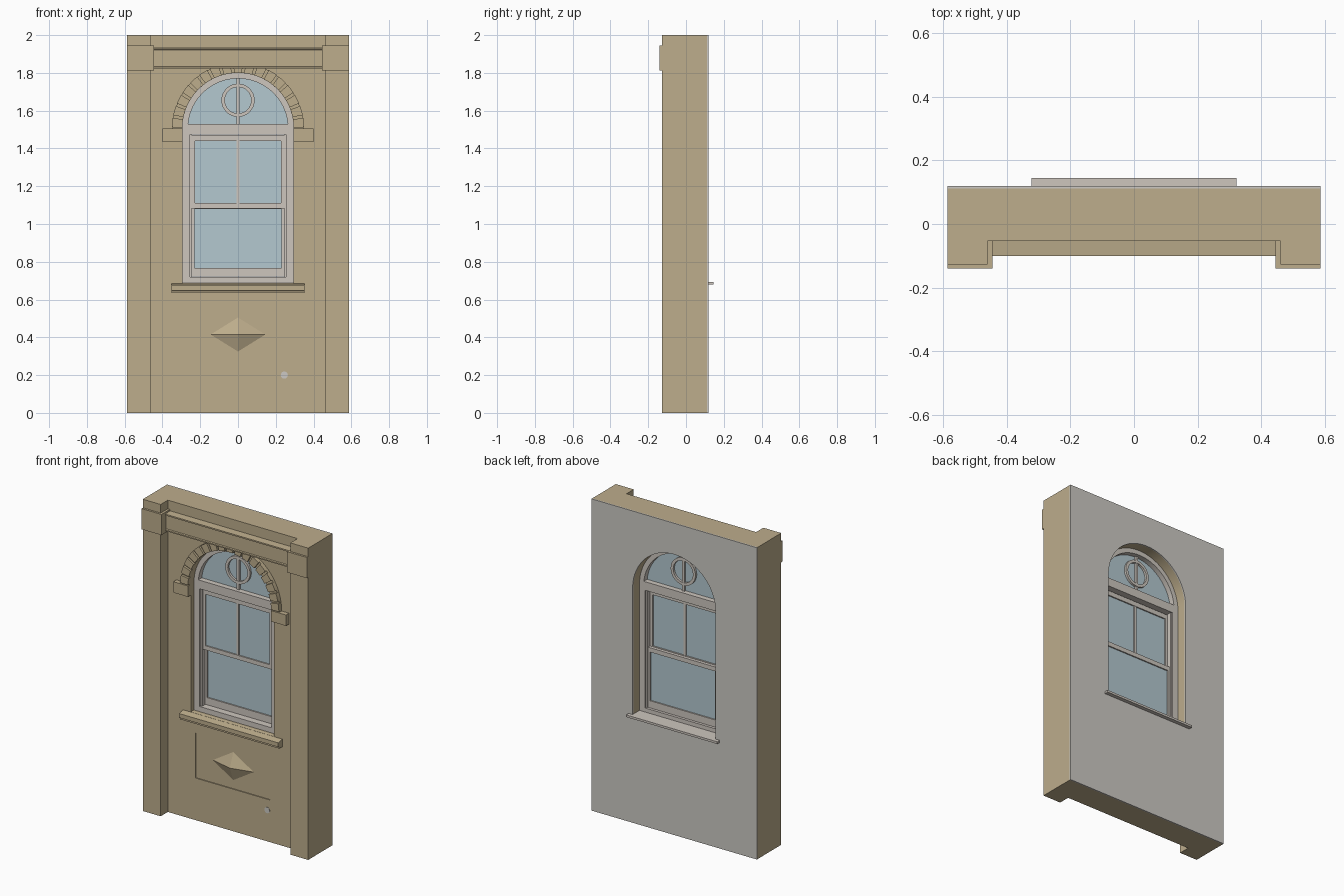
import bpy, bmesh, math

if "Cube" in bpy.data.objects:
    bpy.data.objects.remove(bpy.data.objects["Cube"])


def material(name, rgb):
    lin = [((c / 255 + 0.055) / 1.055) ** 2.4 for c in rgb]
    m = bpy.data.materials.new(name)
    m.diffuse_color = (*lin, 1)
    m.use_nodes = True
    m.node_tree.nodes["Principled BSDF"].inputs["Base Color"].default_value = m.diffuse_color
    return m


STONE = material("sandstone", (189, 173, 140))
PLASTER = material("pale plaster", (204, 201, 195))
WOOD = material("painted wood", (205, 198, 190))
GLASS = material("blue glass", (180, 200, 208))

SPRING = 1.505      # height of the arch centre
R_OPEN = 0.295      # radius and half width of the opening
WALL_F, WALL_B = -0.054, 0.112


def rect(x0, x1, z0, z1):
    return [(x0, z0), (x1, z0), (x1, z1), (x0, z1)]


def arc(r, a0=0, a1=180, n=40, cz=SPRING):
    return [(r * math.cos(math.radians(a0 + (a1 - a0) * i / n)),
             cz + r * math.sin(math.radians(a0 + (a1 - a0) * i / n))) for i in range(n + 1)]


def arched(r, bottom):
    return [(-r, bottom), (r, bottom)] + arc(r)


def circle(r, cz, n=32):
    return arc(r, 0, 360, n, cz)[:-1]


def slab(name, loops, y0, y1, mat):
    """Outline in the x-z plane, inner loops are holes, with depth y0 to y1."""
    cu = bpy.data.curves.new(name, 'CURVE')
    cu.dimensions = '2D'
    cu.fill_mode = 'BOTH'
    cu.extrude = (y1 - y0) / 2
    for pts in loops:
        sp = cu.splines.new('POLY')
        sp.points.add(len(pts) - 1)
        for p, (x, z) in zip(sp.points, pts):
            p.co = (x, z, 0, 1)
        sp.use_cyclic_u = True
    ob = bpy.data.objects.new(name, cu)
    bpy.context.collection.objects.link(ob)
    ob.rotation_euler.x = math.pi / 2
    ob.location.y = (y0 + y1) / 2
    bpy.ops.object.select_all(action='DESELECT')
    ob.select_set(True)
    bpy.context.view_layer.objects.active = ob
    bpy.ops.object.convert(target='MESH')
    ob = bpy.context.view_layer.objects.active
    bm = bmesh.new()
    bm.from_mesh(ob.data)
    bmesh.ops.remove_doubles(bm, verts=bm.verts, dist=1e-5)
    bmesh.ops.recalc_face_normals(bm, faces=bm.faces)
    bm.to_mesh(ob.data)
    bm.free()
    ob.data.materials.clear()
    ob.data.materials.append(mat)
    bpy.ops.object.shade_smooth_by_angle(angle=math.radians(30))
    return ob


def mesh_object(name, verts, faces, mat):
    me = bpy.data.meshes.new(name)
    me.from_pydata(verts, [], faces)
    bm = bmesh.new()
    bm.from_mesh(me)
    bmesh.ops.recalc_face_normals(bm, faces=bm.faces)
    bm.to_mesh(me)
    bm.free()
    me.materials.append(mat)
    ob = bpy.data.objects.new(name, me)
    bpy.context.collection.objects.link(ob)
    return ob


def moulding(name, profile, half, mat):
    """Profile of (y, z) points run along x from -half to half."""
    n = len(profile)
    verts = [(s * half, y, z) for s in (-1, 1) for y, z in profile]
    faces = [tuple(range(n)), tuple(range(n, 2 * n))]
    faces += [(i, (i + 1) % n, n + (i + 1) % n, n + i) for i in range(n)]
    return mesh_object(name, verts, faces, mat)


# Stone wall with arched opening and recessed panel
panel = rect(-0.265, 0.265, 0.27, 0.56)
slab("wall", [rect(-0.46, 0.46, 0, 2), arched(R_OPEN, 0.685), panel], WALL_F, WALL_B, STONE)
slab("recessed_panel", [panel], WALL_F + 0.006, 0.0, STONE)
slab("inner_plaster", [rect(-0.587, 0.587, 0, 2), arched(R_OPEN, 0.685)], WALL_B, 0.12, PLASTER)

# Pyramid ornament on the panel
y = WALL_F + 0.006
mesh_object("panel_diamond",
            [(-0.145, y, 0.415), (0, y, 0.325), (0.145, y, 0.415), (0, y, 0.505), (0, y - 0.035, 0.415)],
            [(0, 1, 4), (1, 2, 4), (2, 3, 4), (3, 0, 4), (0, 1, 2, 3)], STONE)

# Small round plate low on the wall
vent = slab("vent_plate", [circle(0.019, 0.2, 16)], WALL_F - 0.002, WALL_F + 0.002, PLASTER)
vent.location.x = 0.245

# Pilasters, capital blocks and label stops on both sides
for side, s in (("left", -1), ("right", 1)):
    def pair(a, b, z0, z1):
        return [rect(min(s * a, s * b), max(s * a, s * b), z0, z1)]
    slab(side + "_pilaster", pair(0.46, 0.587, 0, 2), -0.127, WALL_B, STONE)
    slab(side + "_capital", pair(0.445, 0.587, 1.812, 1.945), -0.14, -0.05, STONE)
    slab(side + "_label_stop", pair(R_OPEN, 0.40, 1.435, SPRING), -0.085, -0.05, STONE)

# Lintel band and sill
moulding("lintel", [(-0.05, 1.824), (-0.1, 1.824), (-0.1, 1.832), (-0.092, 1.835), (-0.092, 1.92),
                    (-0.1, 1.923), (-0.1, 1.932), (-0.05, 1.936)], 0.455, STONE)
moulding("outer_sill", [(0.0, 0.635), (-0.085, 0.635), (-0.085, 0.645), (-0.095, 0.649),
                        (-0.095, 0.676), (-0.04, 0.687), (0.0, 0.687)], 0.352, STONE)

# Arch hood: backing ring and separate wedge stones
slab("arch_backing", [arc(0.348) + arc(R_OPEN)[::-1]], -0.072, -0.05, STONE)
COUNT = 17
step = 180 / COUNT
for i in range(COUNT):
    a0, a1 = i * step + 1.2, (i + 1) * step - 1.2
    slab("arch_stone", [arc(0.35, a0, a1, 4) + arc(R_OPEN, a0, a1, 4)[::-1]], -0.086, -0.06, STONE)

# Window frame with fanlight and sash openings
cut = math.degrees(math.asin(0.025 / 0.265))
slab("window_frame", [arched(R_OPEN, 0.685), rect(-0.255, 0.255, 0.72, 1.475),
                      arc(0.265, cut, 180 - cut)], -0.025, 0.05, WOOD)

# Fanlight: glass, ring and upright bar
slab("fanlight_glass", [arc(0.28, 0, 180)], 0.01, 0.016, GLASS)
slab("fanlight_ring", [circle(0.088, 1.655), circle(0.07, 1.655)], -0.004, 0.03, WOOD)
slab("fanlight_bar", [rect(-0.009, 0.009, 1.52, 1.775)], -0.002, 0.028, WOOD)

# Sliding sashes
slab("upper_sash", [rect(-0.25, 0.25, 1.083, 1.47), rect(-0.228, 0.228, 1.11, 1.44)], -0.006, 0.014, WOOD)
slab("upper_sash_bar", [rect(-0.008, 0.008, 1.1, 1.45)], -0.004, 0.012, WOOD)
slab("upper_glass", [rect(-0.235, 0.235, 1.1, 1.45)], 0.002, 0.006, GLASS)
slab("lower_sash", [rect(-0.25, 0.25, 0.722, 1.108), rect(-0.23, 0.23, 0.768, 1.08)], 0.016, 0.036, WOOD)
slab("lower_glass", [rect(-0.235, 0.235, 0.76, 1.09)], 0.024, 0.028, GLASS)

# Jamb linings beside the sashes
for s in (-1, 1):
    slab("jamb_lining", [rect(s * 0.253 - 0.008, s * 0.253 + 0.008, 0.72, 1.475)], -0.012, 0.04, WOOD)

# Inner sill board
slab("inner_sill", [rect(-0.323, 0.323, 0.68, 0.694)], 0.045, 0.145, WOOD)
